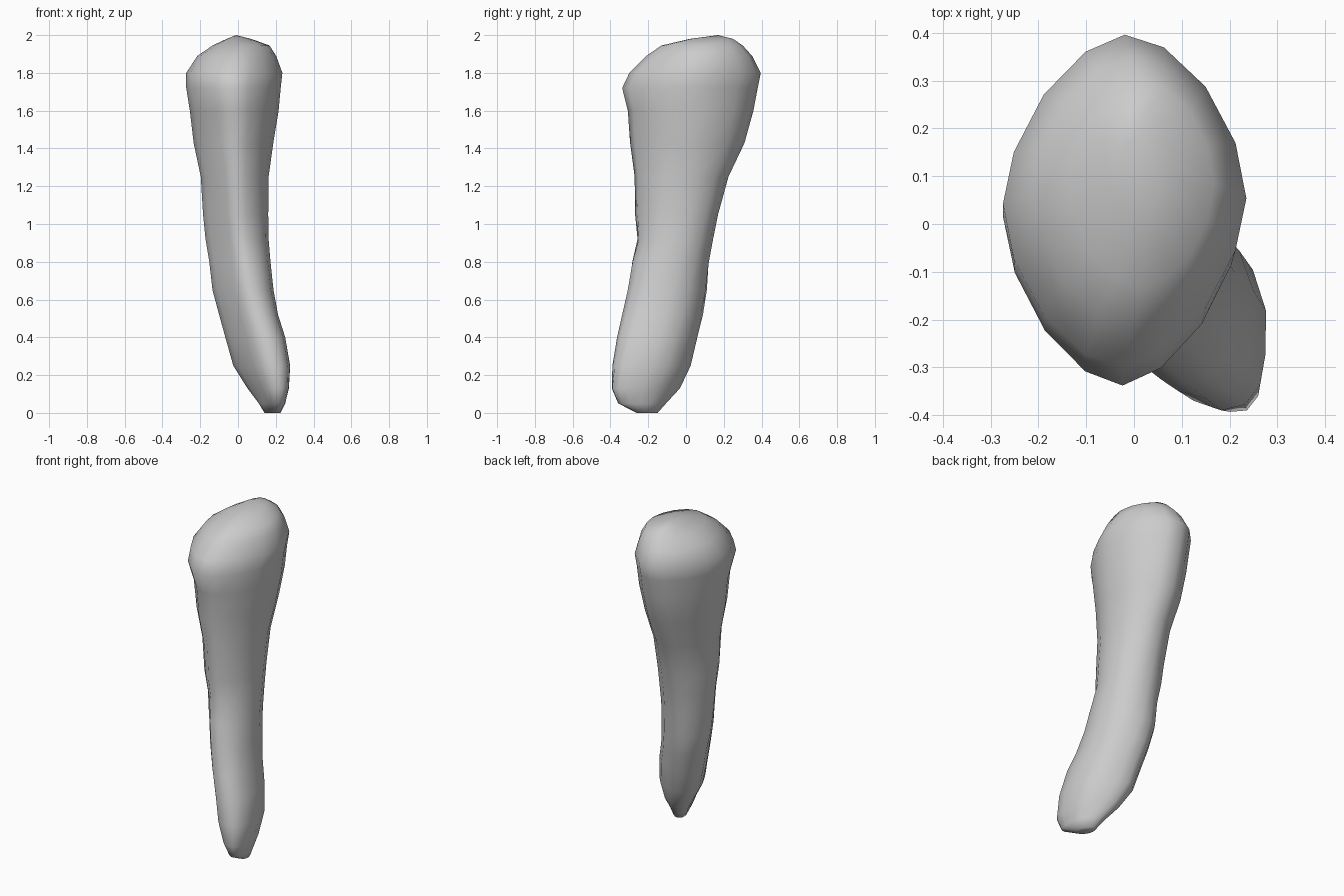
import bpy, bmesh
from math import sin, cos, asin, pi, copysign

SIDES = 16

# horizontal sections: z, x min, x max, y min, y max, diagonal skew, pinch, diagonal shift
SECTIONS = [
    (0.005, 0.14, 0.225, -0.26, -0.15, -0.35, 1.0, 0.0),
    (0.05, 0.11, 0.25, -0.36, -0.105, -0.5, 1.0, 0.01),
    (0.13, 0.05, 0.268, -0.395, -0.03, -0.52, 1.0, 0.02),
    (0.25, -0.025, 0.275, -0.39, 0.025, -0.43, 1.0, 0.025),
    (0.40, -0.067, 0.25, -0.365, 0.06, -0.38, 1.03, 0.025),
    (0.52, -0.10, 0.212, -0.338, 0.09, -0.34, 1.05, 0.025),
    (0.65, -0.135, 0.188, -0.31, 0.112, -0.27, 1.1, 0.027),
    (0.80, -0.152, 0.172, -0.288, 0.125, -0.18, 1.15, 0.027),
    (0.92, -0.172, 0.162, -0.258, 0.145, -0.12, 1.15, 0.027),
    (1.05, -0.185, 0.16, -0.27, 0.17, -0.06, 1.15, 0.025),
    (1.25, -0.197, 0.162, -0.272, 0.225, -0.03, 1.15, 0.02),
    (1.43, -0.235, 0.187, -0.296, 0.31, 0.0, 1.18, 0.015),
    (1.60, -0.255, 0.215, -0.308, 0.357, 0.0, 1.18, 0.01),
    (1.72, -0.274, 0.226, -0.338, 0.38, 0.03, 1.18, 0.005),
    (1.80, -0.274, 0.235, -0.30, 0.396, 0.03, 1.18, 0.0),
    (1.89, -0.215, 0.202, -0.21, 0.35, 0.03, 1.15, 0.0),
    (1.945, -0.135, 0.167, -0.13, 0.30, 0.0, 1.1, 0.0),
    (1.98, -0.06, 0.07, 0.02, 0.25, 0.0, 1.0, 0.0),
]


def shaped(v, power):
    return copysign(abs(v) ** power, v)


def section_points(z, x0, x1, y0, y1, skew, pinch, shift):
    cx, cy, a, b = (x0 + x1) / 2, (y0 + y1) / 2, (x1 - x0) / 2, (y1 - y0) / 2
    phase = asin(skew)
    for i in range(SIDES):
        t = 2 * pi * i / SIDES
        # flatten the front left side and fill out the back right side
        d = 0.7 * shift * max(0.0, sin(2 * t))
        yield (cx + a * shaped(cos(t), pinch) + d,
               cy + b * shaped(sin(t + phase), pinch) + d, z)


# curved tapering shaft, lofted through the sections
bm = bmesh.new()
rings = [[bm.verts.new(p) for p in section_points(*s)] for s in SECTIONS]
for low, high in zip(rings, rings[1:]):
    for i in range(SIDES):
        j = (i + 1) % SIDES
        bm.faces.new((low[i], low[j], high[j], high[i]))

# flat tip and domed head
bm.faces.new(rings[0][::-1])
peak = bm.verts.new((-0.01, 0.17, 2.0))
for i in range(SIDES):
    bm.faces.new((rings[-1][i], rings[-1][(i + 1) % SIDES], peak))
bmesh.ops.recalc_face_normals(bm, faces=bm.faces)
for f in bm.faces:
    f.smooth = True

# rest the tip on the ground
bmesh.ops.translate(bm, verts=rings[0], vec=(0, 0, -0.005))

mesh = bpy.data.meshes.new("tapered_shaft")
bm.to_mesh(mesh)
bm.free()
bpy.context.collection.objects.link(bpy.data.objects.new("tapered_shaft", mesh))
